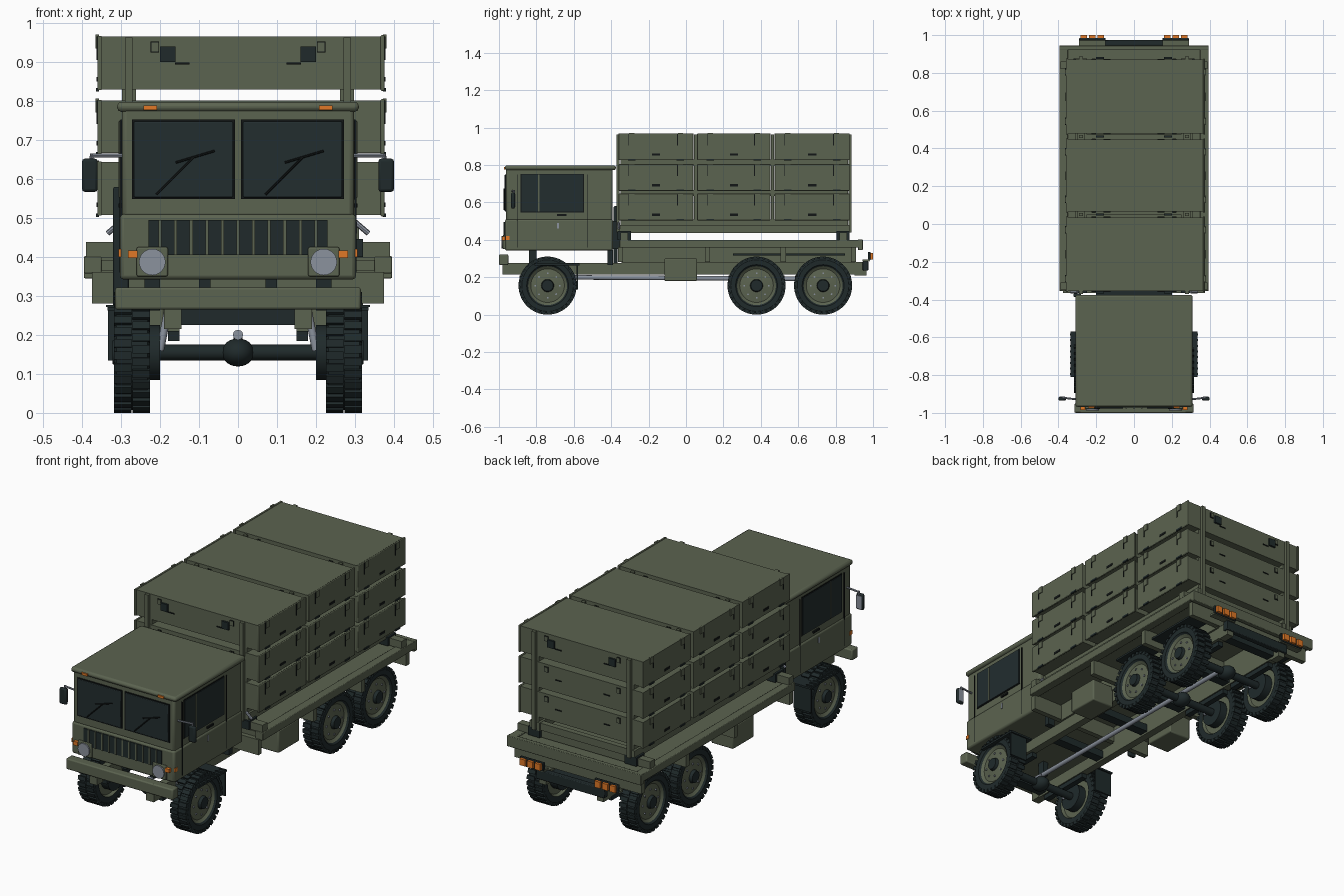
import bpy, bmesh, math
from mathutils import Matrix, Vector

if "Cube" in bpy.data.objects:
    bpy.data.objects.remove(bpy.data.objects["Cube"])


def material(name, r, g, b):
    m = bpy.data.materials.new(name)
    m.use_nodes = True
    m.diffuse_color = (r, g, b, 1)
    m.node_tree.nodes["Principled BSDF"].inputs["Base Color"].default_value = (r, g, b, 1)
    return m


GREEN = material("olive green", .105, .125, .08)
DARK = material("dark rubber", .014, .023, .024)
GLASS = material("dark glass", .016, .026, .028)
BLACK = material("black trim", .006, .008, .008)
STEEL = material("grey steel", .26, .29, .34)
ORANGE = material("orange lamp", .75, .19, .02)
SIDES = ((-1, "right"), (1, "left"))
round_parts = []


def finish(name, bm, mats):
    bmesh.ops.recalc_face_normals(bm, faces=bm.faces)
    mesh = bpy.data.meshes.new(name)
    bm.to_mesh(mesh)
    bm.free()
    for m in mats:
        mesh.materials.append(m)
    ob = bpy.data.objects.new(name, mesh)
    bpy.context.collection.objects.link(ob)
    return ob


def box(name, mat, x, y, z, bevel=0):
    """Box given by its (low, high) range on each axis."""
    bm = bmesh.new()
    size = [b - a for a, b in (x, y, z)]
    mid = [(a + b) / 2 for a, b in (x, y, z)]
    bmesh.ops.create_cube(bm, size=1, matrix=Matrix.Translation(mid) @ Matrix.Diagonal((*size, 1)))
    ob = finish(name, bm, [mat])
    if bevel:
        mod = ob.modifiers.new("soft edges", "BEVEL")
        mod.width, mod.segments = bevel, 2
        round_parts.append(ob)
    return ob


def pair(name, mat, x, y, z, bevel=0):
    """The same box on both sides of the vehicle."""
    for s, side in SIDES:
        box(f"{side}_{name}", mat, sorted((s * x[0], s * x[1])), y, z, bevel)


def rod(name, mat, start, end, radius, sides=12):
    a, b = Vector(start), Vector(end)
    turn = (b - a).to_track_quat("Z", "Y").to_matrix().to_4x4()
    bm = bmesh.new()
    bmesh.ops.create_cone(bm, cap_ends=True, segments=sides, radius1=radius, radius2=radius,
                          depth=(b - a).length, matrix=Matrix.Translation((a + b) / 2) @ turn)
    ob = finish(name, bm, [mat])
    round_parts.append(ob)
    return ob


def ball(name, mat, centre, scale):
    bm = bmesh.new()
    bmesh.ops.create_uvsphere(bm, u_segments=20, v_segments=12, radius=1,
                              matrix=Matrix.Translation(centre) @ Matrix.Diagonal((*scale, 1)))
    round_parts.append(finish(name, bm, [mat]))


# Wheel: turned profile (offset, radius) with lugs and bolts
PROFILE = [(.05, 0), (.05, .03), (.034, .034), (.026, .09), (.036, .104), (.045, .112), (.046, .138),
           (.04, .147), (-.04, .147), (-.046, .138), (-.045, .108), (-.03, .1), (-.03, 0)]


def wheel(name, s, x, y, axle=.155, steps=36, lugs=30):
    bm = bmesh.new()
    rings = []
    for off, r in PROFILE:
        turns = [i * math.tau / steps for i in range(steps)]
        rings.append([bm.verts.new((s * off, r * math.cos(t), r * math.sin(t))) for t in turns])
    for k in range(len(rings) - 1):
        for i in range(steps):
            j = (i + 1) % steps
            f = bm.faces.new((rings[k][i], rings[k][j], rings[k + 1][j], rings[k + 1][i]))
            f.material_index = 0 if 2 <= k <= 3 or k >= 10 else 1
    bmesh.ops.remove_doubles(bm, verts=bm.verts, dist=1e-5)
    old = set(bm.faces)
    for i in range(lugs):
        for side in (-1, 1):
            spin = Matrix.Rotation((i + side / 4) * math.tau / lugs, 4, "X")
            bmesh.ops.create_cube(bm, size=1, matrix=spin @ Matrix.Translation((side * .024, 0, .147))
                                  @ Matrix.Diagonal((.045, .021, .016, 1)))
    for f in bm.faces:
        if f not in old:
            f.material_index = 1
    old = set(bm.faces)
    for i in range(8):
        spin = Matrix.Rotation(i * math.tau / 8, 4, "X")
        bmesh.ops.create_cube(bm, size=.008, matrix=spin @ Matrix.Translation((s * .031, 0, .065)))
    for f in bm.faces:
        if f not in old:
            f.material_index = 2
    ob = finish(name, bm, [GREEN, DARK, STEEL])
    ob.location = (x, y, axle)
    round_parts.append(ob)


for place, y in (("front", -.74), ("middle", .377), ("rear", .733)):
    for s, side in SIDES:
        wheel(f"{place}_{side}_wheel", s, s * .272, y)
        rod(f"{place}_{side}_shock", STEEL, (s * .2, y - .05, .16), (s * .18, y - .05, .26), .01)
        rod(f"{place}_{side}_brake_drum", DARK, (s * .2, y, .155), (s * .25, y, .155), .07, 20)
    rod(f"{place}_axle", DARK, (-.25, y, .155), (.25, y, .155), .02)
    ball(f"{place}_differential", DARK, (0, y, .155), (.042, .05, .036))
    pair(f"{place}_leaf_spring", DARK, (.15, .18), (y - .15, y + .15), (.185, .21))

# Chassis
pair("chassis_rail", GREEN, (.15, .19), (-.96, .95), (.215, .275))
for i, y in enumerate((-.9, -.45, -.1, .2, .55, .9)):
    box(f"chassis_crossmember_{i}", DARK, (-.15, .15), (y - .025, y + .025), (.225, .265))
rod("drive_shaft", STEEL, (0, -.72, .2), (0, .72, .19), .012)
rod("front_shaft_joint", STEEL, (0, -.79, .2), (0, -.73, .2), .013)
pair("storage_box", GREEN, (.19, .32), (-.115, .06), (.18, .3), .006)
box("front_bumper", GREEN, (-.315, .315), (-1, -.95), (.265, .322), .006)
pair("bumper_bracket", GREEN, (.145, .19), (-.98, -.93), (.215, .268))
pair("front_cab_mount", DARK, (.07, .1), (-.84, -.8), (.265, .345))
pair("rear_cab_mount", DARK, (.2, .24), (-.42, -.39), (.265, .345))
pair("cab_step", DARK, (.2, .335), (-.81, -.57), (.262, .272))
for i in range(8):
    y = -.8 + i * .03
    pair(f"cab_step_tread_{i}", DARK, (.3, .338), (y, y + .01), (.272, .277))
pair("mud_flap", DARK, (.23, .333), (-.585, -.578), (.135, .265))
pair("rear_mudguard", DARK, (.22, .33), (.25, .85), (.316, .326))

# Cab
box("cab_lower", GREEN, (-.303, .303), (-.968, -.39), (.342, .51), .01)
box("cab_upper", GREEN, (-.298, .298), (-.962, -.392), (.5, .785), .012)
box("cab_roof", GREEN, (-.31, .31), (-.968, -.375), (.772, .798), .011)
pair("windscreen_seal", BLACK, (.008, .272), (-.966, -.96), (.548, .752))
pair("windscreen", GLASS, (.013, .267), (-.97, -.962), (.553, .747), .003)
for s, side in SIDES:
    x = -.15 if s < 0 else .13
    rod(f"{side}_wiper_arm", BLACK, (x - .06, -.973, .56), (x + .035, -.973, .655), .003, 6)
    rod(f"{side}_wiper_blade", BLACK, (x - .01, -.973, .642), (x + .09, -.973, .672), .003, 6)
box("grille_panel", DARK, (-.23, .23), (-.972, -.965), (.405, .495))
for i in range(11):
    x = -.2 + i * .04
    box(f"grille_bar_{i}", GREEN, (x - .004, x + .004), (-.976, -.966), (.405, .495))
for s, side in SIDES:
    box(f"{side}_lamp_surround", GREEN, (s * .22 - .04, s * .22 + .04), (-.98, -.96), (.35, .425), .004)
    rod(f"{side}_headlamp", STEEL, (s * .22, -.987, .387), (s * .22, -.97, .387), .034, 24)
    box(f"{side}_indicator", ORANGE, (s * .27 - .012, s * .27 + .012), (-.985, -.965), (.397, .417))
    box(f"{side}_roof_lamp", ORANGE, (s * .225 - .017, s * .225 + .017), (-.974, -.955), (.777, .789))
    # Mirror and arm
    rod(f"{side}_mirror_arm", STEEL, (s * .29, -.93, .66), (s * .375, -.92, .66), .005, 8)
    rod(f"{side}_mirror_stem", STEEL, (s * .375, -.92, .665), (s * .378, -.92, .6), .005, 8)
    box(f"{side}_mirror", DARK, (s * .38 - .02, s * .38 + .02), (-.935, -.915), (.567, .652), .007)
    box(f"{side}_mirror_face", STEEL, (s * .38 - .015, s * .38 + .015), (-.915, -.912), (.575, .644))
    rod(f"{side}_lifting_hook", STEEL, (s * .3, -.36, .49), (s * .335, -.36, .46), .007, 8)

# Cab doors
pair("side_window_seal", BLACK, (.296, .301), (-.885, -.545), (.547, .753))
pair("side_window", GLASS, (.297, .304), (-.88, -.55), (.552, .748))
pair("window_divider", GREEN, (.299, .306), (-.79, -.782), (.552, .748))
pair("door_handle", BLACK, (.298, .306), (-.69, -.64), (.527, .537))
pair("door_front_seam", BLACK, (.299, .3045), (-.903, -.9), (.36, .75))
pair("door_rear_seam", BLACK, (.299, .3045), (-.53, -.527), (.36, .75))
pair("step_recess", STEEL, (.3, .3055), (-.69, -.68), (.46, .49))
pair("side_indicator", ORANGE, (.3, .306), (-.966, -.945), (.4, .42))
box("air_intake", DARK, (-.32, -.28), (-.387, -.367), (.265, .58), .005)
box("cab_rear_equipment", DARK, (-.2, .2), (-.39, -.355), (.35, .5))

# Cargo bed
box("bed_floor", GREEN, (-.37, .37), (-.345, .935), (.365, .392))
pair("bed_side_rail", GREEN, (.35, .395), (-.355, .943), (.358, .4), .003)
box("bed_rear_rail", GREEN, (-.395, .395), (.92, .945), (.345, .402), .003)
for i, y in enumerate((-.35, .115, .52, .895)):
    box(f"bed_crossbeam_{i}", GREEN, (-.375, .375), (y - .014, y + .014), (.28, .362))
pair("bed_bearer", GREEN, (.15, .2), (-.345, .9), (.275, .365))
for i, y in enumerate((-.33, .84)):
    box(f"cradle_foot_{i}", GREEN, (-.39, .39), (y - .02, y + .02), (.398, .438))
    pair(f"cradle_lock_{i}", DARK, (.25, .32), (y - .035, y + .035), (.4, .446))
pair("cradle_rail", GREEN, (.25, .31), (-.355, .875), (.436, .48))
for i in range(4):
    y = -.345 + i * .395
    box(f"cradle_crossbar_{i}", GREEN, (-.31, .31), (y, y + .03), (.44, .478))

# Stacked containers, three long and three high
ROWS = ((-.36, .04), (.06, .452), (.474, .875))
for level, low in enumerate((.508, .666, .83)):
    high = low + .135
    for row, (a, b) in enumerate(ROWS):
        tag = f"container_{level}_{row}"
        mid = (a + b) / 2
        box(tag, GREEN, (-.357, .37), (a + .005, b - .005), (low, high))
        box(tag + "_end_cap", GREEN, (.366, .376), (a, b), (low - .004, high + .004), .003)
        box(tag + "_end_plate", GREEN, (-.36, -.35), (a, b), (low - .002, high + .002))
        for x in (-.361, .3755):
            box(tag + "_grip", BLACK, (x - .002, x + .003), (mid - .022, mid + .022), (low + .02, low + .032))
            for y in (a + .07, b - .07):
                box(tag + "_catch_strap", GREEN, (x - .004, x + .005), (y - .014, y + .014), (high - .03, high + .005))
                box(tag + "_catch_edge", BLACK, (x - .002, x + .003), (y - .018, y - .014), (high - .06, high))
                box(tag + "_corner_foot", DARK, (x - .003, x + .004), (y - .02, y + .02), (low - .006, low + .003))
        # Fittings on both long faces
        for y in (a + .004, b - .004):
            for s in (-1, 1):
                g, c = s * .143, s * .213
                box(tag + "_handle", BLACK, (g - .018, g + .018), (y - .003, y + .003), (low + .064, low + .069))
                box(tag + "_bracket", BLACK, (c - .011, c + .011), (y - .003, y + .003), (low + .094, low + .122))
                box(tag + "_bracket_pad", GREEN, (c - .009, c + .009), (y - .005, y + .005), (low + .097, low + .12))
    pair(f"stacking_rail_{level}", GREEN, (.262, .298), (-.35, .865), (low - .032, low))

# Upright posts between and beside the containers
for i, y in enumerate((-.363, .05, .463, .878)):
    pair(f"upright_post_{i}", GREEN, (.27, .29), (y - .008, y + .008), (.44, .963))
    pair(f"post_connector_{i}", DARK, (.16, .2), (y - .005, y + .005), (.9, .94))

# Rear bumper and lamp clusters
box("rear_bumper", DARK, (-.2, .2), (.945, .975), (.235, .285), .004)
pair("rear_bumper_arm", GREEN, (.15, .19), (.9, .965), (.21, .28))
pair("lamp_bracket", GREEN, (.15, .29), (.945, .98), (.285, .296))
pair("lamp_housing", DARK, (.15, .29), (.972, .986), (.29, .335), .003)
for i, x in enumerate((.16, .205, .25)):
    pair(f"tail_lamp_{i}", ORANGE, (x, x + .032), (.984, 1), (.296, .33))

# Smooth rounded parts while keeping sharp edges
bpy.ops.object.select_all(action="DESELECT")
for ob in round_parts:
    ob.select_set(True)
bpy.context.view_layer.objects.active = round_parts[0]
bpy.ops.object.shade_smooth_by_angle(angle=math.radians(35))
